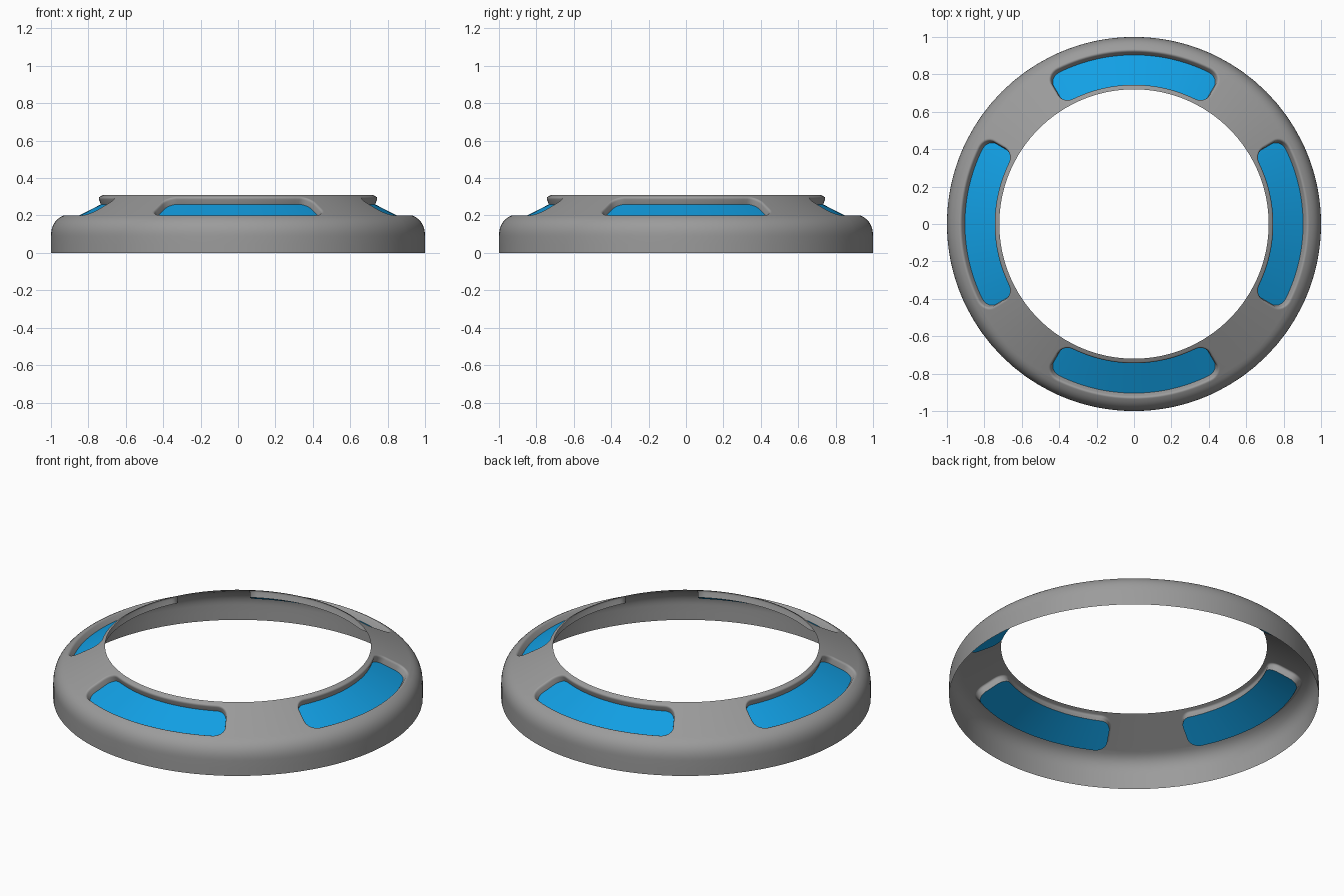
import bpy, bmesh, math

if "Cube" in bpy.data.objects:
    bpy.data.objects.remove(bpy.data.objects["Cube"])

# Main dimensions: inner lip, slope angle, slope length
R_IN, Z_TOP = 0.72, 0.31
A = math.radians(27.2)
LEN = 0.22 / math.cos(A)
R_MID = 0.835
VC = 0.131                       # window centre along the slope
HU, HV, RC = 0.453, 0.109, 0.072  # window half length, half width, corner
CORNER, LONG = 8, 26
U_MAX = math.pi / 4 * R_MID


def material(name, rgb):
    m = bpy.data.materials.new(name)
    m.diffuse_color = (*rgb, 1)
    m.use_nodes = True
    m.node_tree.nodes["Principled BSDF"].inputs["Base Color"].default_value = m.diffuse_color
    return m


def slope_point(u, v, depth, quarter):
    """Point on the conical top, sunk by depth along its normal."""
    r = R_IN + v * math.cos(A) - depth * math.sin(A)
    z = Z_TOP - v * math.sin(A) - depth * math.cos(A)
    t = u / R_MID + quarter * math.pi / 2
    return (r * math.cos(t), r * math.sin(t), z)


def half_contour(inset):
    """Half of a rounded rectangle as (u, w) from left to right."""
    hu, hv, rc = HU - inset, HV - inset, RC - inset
    left = []
    for k in range(CORNER + 1):
        t = math.pi / 2 * k / CORNER
        left.append((-hu + rc - rc * math.cos(t), hv - rc + rc * math.sin(t)))
    span = hu - rc
    mid = [(-span + 2 * span * i / LONG, hv) for i in range(1, LONG)]
    return left + mid + [(-u, w) for u, w in reversed(left)]


def window_loop(inset):
    h = half_contour(inset)
    return [(u, VC - w) for u, w in h] + [(u, VC + w) for u, w in reversed(h)]


def patch_loop():
    """Border of a quarter of the slope, matched point by point to the window."""
    half = []
    c = CORNER // 2
    span = HU - RC
    f0 = (HV - RC) / HV
    for k in range(CORNER + 1):
        if k <= c:
            half.append((-U_MAX, f0 + (1 - f0) * k / c))
        else:
            half.append((-U_MAX + (U_MAX - span) * (k - c) / c, 1))
    mid = [(-span + 2 * span * i / LONG, 1) for i in range(1, LONG)]
    half = half + mid + [(-u, f) for u, f in reversed(half)]
    return ([(u, VC - VC * f) for u, f in half]
            + [(u, VC + (LEN - VC) * f) for u, f in reversed(half)])


def bridge(bm, a, b):
    for i in range(len(a)):
        j = (i + 1) % len(a)
        bm.faces.new((a[i], a[j], b[j], b[i]))


def finish(bm, name, mat):
    bmesh.ops.remove_doubles(bm, verts=bm.verts, dist=0.0002)
    bmesh.ops.recalc_face_normals(bm, faces=bm.faces)
    if sum(f.normal.z * f.calc_area() for f in bm.faces) < 0:
        bmesh.ops.reverse_faces(bm, faces=bm.faces)
    me = bpy.data.meshes.new(name)
    bm.to_mesh(me)
    bm.free()
    me.materials.append(mat)
    me.shade_smooth()
    me.set_sharp_from_angle(angle=math.radians(50))
    ob = bpy.data.objects.new(name, me)
    bpy.context.collection.objects.link(ob)
    return ob


grey = material("grey shell", (0.33, 0.33, 0.33))
blue = material("blue window", (0.006, 0.35, 0.78))

# Rounded shoulder and straight outer wall profile
r0, z0 = 0.94, Z_TOP - LEN * math.sin(A)
zc = z0 - (1 - r0) * math.tan(A)
wall = []
for i in range(11):
    t = i / 10
    wall.append(((1 - t) ** 2 * r0 + 2 * t * (1 - t) + t * t,
                 (1 - t) ** 2 * z0 + 2 * t * (1 - t) * zc + t * t * 0.09))
wall += [(1, 0.045), (1, 0)]

shell = bmesh.new()
panels = bmesh.new()
FLOOR = (0.013, 0.039)
RIM = [(-0.004, 0), (0, 0), (0.004, 0.0012), (0.008, 0.005), (0.010, 0.011), FLOOR]

for q in range(4):
    # Sloped top around the window, then the recessed rim
    outer, inner = patch_loop(), window_loop(RIM[0][0])
    loops = []
    for s in range(5):
        t = s / 4
        loops.append([shell.verts.new(slope_point(a[0] + (b[0] - a[0]) * t,
                                                  a[1] + (b[1] - a[1]) * t, 0, q))
                      for a, b in zip(outer, inner)])
    for inset, depth in RIM[1:]:
        loops.append([shell.verts.new(slope_point(u, v, depth, q))
                      for u, v in window_loop(inset)])
    for a, b in zip(loops, loops[1:]):
        bridge(shell, a, b)

    # Shoulder and outer wall below the slope
    angles = [u / R_MID + q * math.pi / 2 for u, v in outer if abs(v - LEN) < 1e-6]
    rows = [[shell.verts.new((r * math.cos(t), r * math.sin(t), z)) for t in angles]
            for r, z in wall]
    for a, b in zip(rows, rows[1:]):
        for i in range(len(angles) - 1):
            shell.faces.new((a[i], a[i + 1], b[i + 1], b[i]))

    # Blue window floor
    pts = [panels.verts.new(slope_point(u, v, FLOOR[1], q))
           for u, v in window_loop(FLOOR[0])]
    n = len(pts)
    for i in range(n // 2 - 1):
        panels.faces.new((pts[i], pts[i + 1], pts[n - 2 - i], pts[n - 1 - i]))

finish(shell, "ring_shell", grey)
finish(panels, "window_panels", blue)
